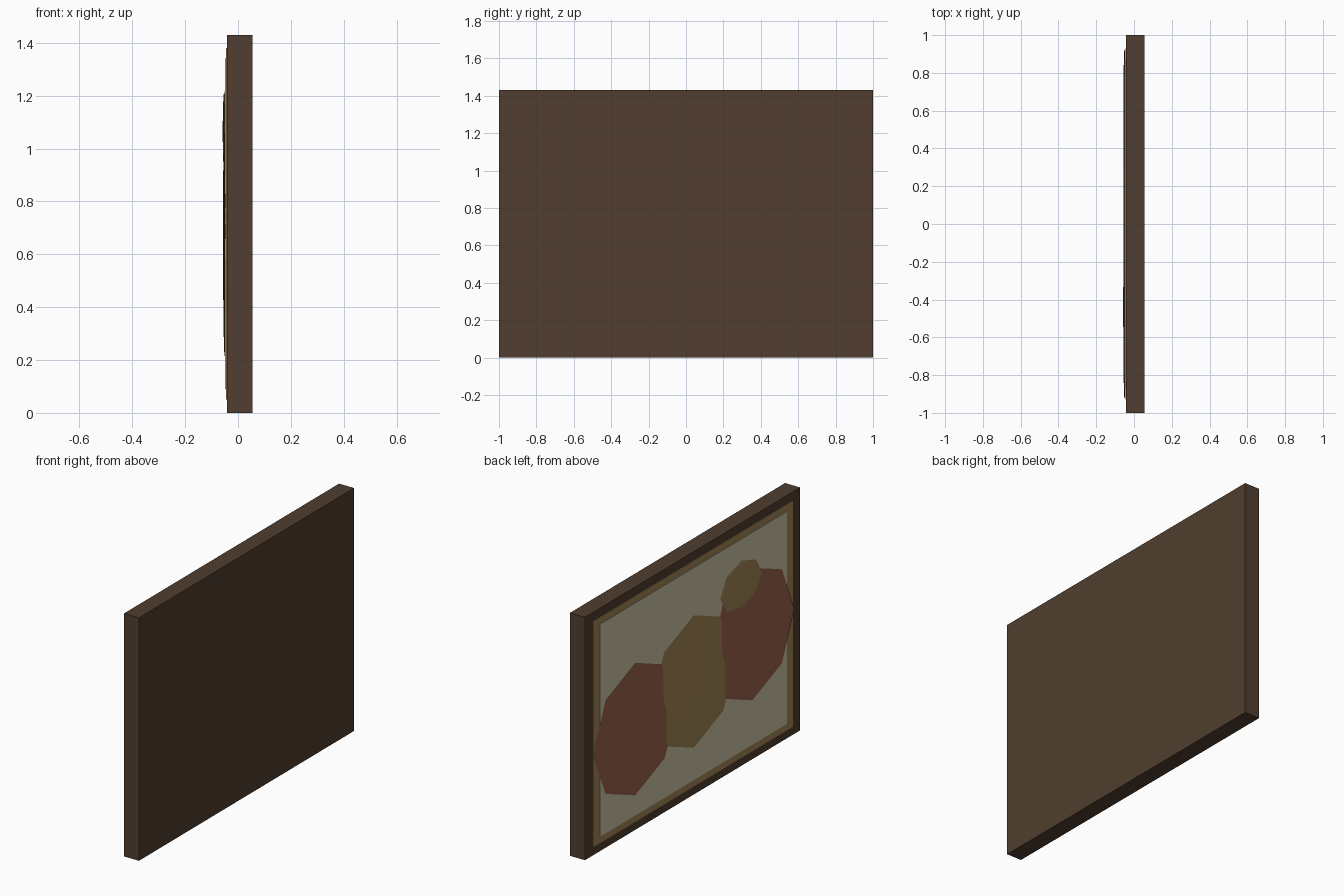
import bpy
from math import pi

if "Cube" in bpy.data.objects:
    bpy.data.objects.remove(bpy.data.objects["Cube"])


def material(name, srgb):
    m = bpy.data.materials.new(name)
    m.diffuse_color = [c ** 2.2 for c in srgb] + [1]
    m.use_nodes = True
    m.node_tree.nodes["Principled BSDF"].inputs["Base Color"].default_value = m.diffuse_color
    return m


wood = material("dark_wood", (0.32, 0.25, 0.20))
gold = material("ochre", (0.63, 0.52, 0.33))
paper = material("canvas_cream", (0.80, 0.78, 0.65))
rust = material("rust", (0.60, 0.39, 0.30))


def slab(name, x0, x1, half_y, z0, z1, mat):
    bpy.ops.mesh.primitive_cube_add(size=1, location=((x0 + x1) / 2, 0, (z0 + z1) / 2))
    o = bpy.context.object
    o.name = name
    o.scale = (x1 - x0, 2 * half_y, z1 - z0)
    o.data.materials.append(mat)


def blob(name, x, y, z, ry, rz, mat):
    # Flattened eight-sided ball, its poles pointing out of the picture
    bpy.ops.mesh.primitive_uv_sphere_add(segments=8, ring_count=8, radius=1,
                                         location=(x, y, z), rotation=(0, pi / 2, 0))
    o = bpy.context.object
    o.name = name
    o.scale = (rz, ry, 0.006)
    o.data.materials.append(mat)


# Frame board, border and canvas stacked towards -x
slab("frame", -0.042, 0.055, 1.0, 0, 1.43, wood)
slab("inner_border", -0.046, -0.03, 0.93, 0.05, 1.38, gold)
slab("canvas", -0.049, -0.03, 0.87, 0.09, 1.34, paper)

# Painted shapes rising from left to right, plus the small one on top
for i, (y, z, mat) in enumerate([(0.545, 0.60, rust), (0, 0.672, gold), (-0.545, 0.743, rust)]):
    blob(f"painted_shape_{i + 1}", -0.0505, y, z, 0.39, 0.39, mat)
blob("small_painted_shape", -0.052, -0.44, 1.065, 0.195, 0.15, gold)
